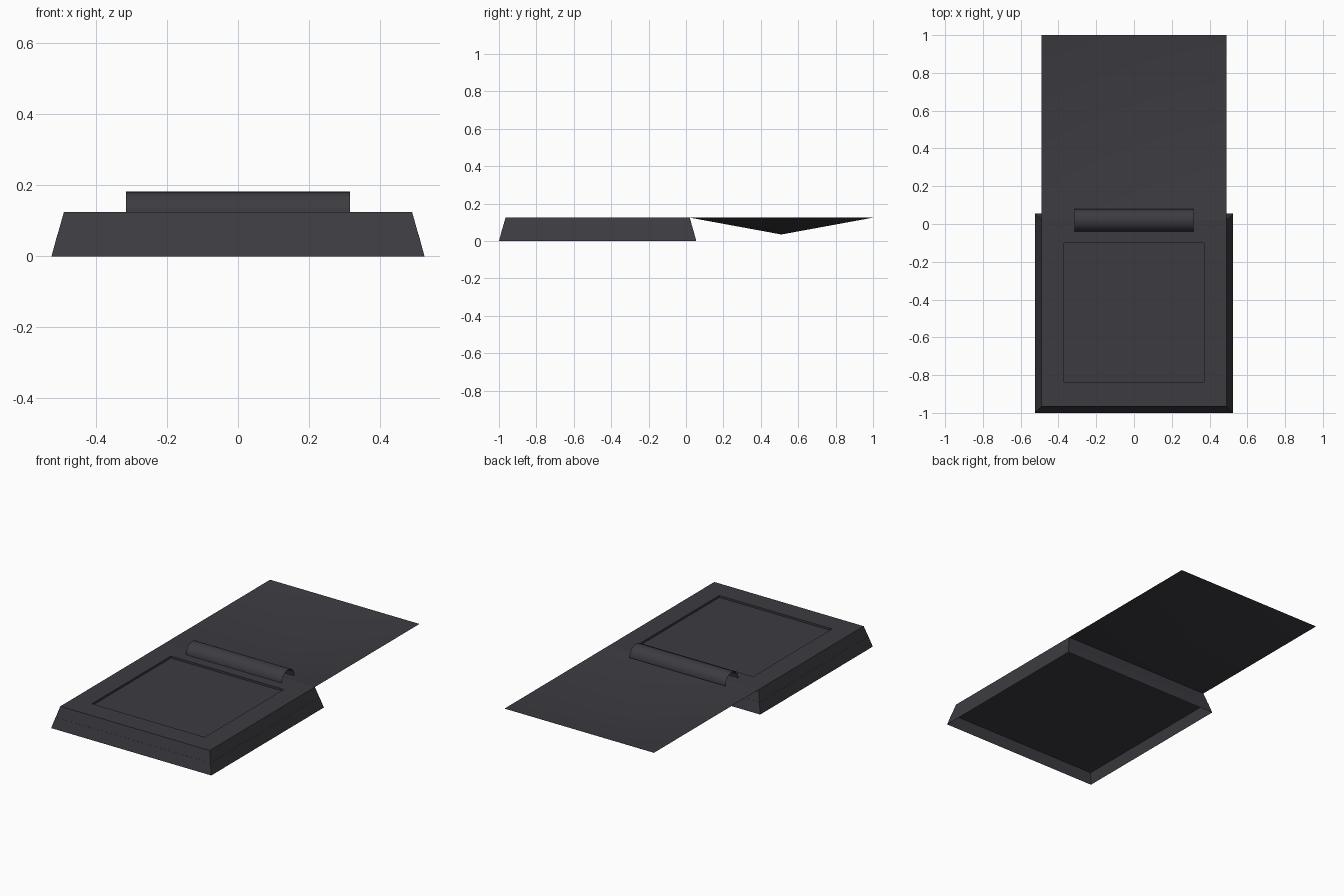
import bpy, math

if "Cube" in bpy.data.objects:
    bpy.data.objects.remove(bpy.data.objects["Cube"])

mat = bpy.data.materials.new("charcoal")
mat.diffuse_color = (0.045, 0.044, 0.053, 1)
mat.use_nodes = True
mat.node_tree.nodes["Principled BSDF"].inputs["Base Color"].default_value = mat.diffuse_color


def make(name, verts, faces, smooth=False):
    me = bpy.data.meshes.new(name)
    me.from_pydata(verts, [], faces)
    me.materials.append(mat)
    ob = bpy.data.objects.new(name, me)
    bpy.context.collection.objects.link(ob)
    if smooth:
        for p in me.polygons:
            p.use_smooth = True
    return ob


def ring(x, y0, y1, z):
    return [(-x, y0, z), (x, y0, z), (x, y1, z), (-x, y1, z)]


def stack(name, rings):
    """Bridge rectangular rings in order; cap the first and last."""
    verts = [v for r in rings for v in r]
    faces = [(3, 2, 1, 0)]
    for k in range(len(rings) - 1):
        a = 4 * k
        faces += [(a + i, a + (i + 1) % 4, a + 4 + (i + 1) % 4, a + 4 + i) for i in range(4)]
    n = len(verts) - 4
    faces.append((n, n + 1, n + 2, n + 3))
    return make(name, verts, faces)


# tapered base: hollow underside, outer walls, top rim and shallow recessed panel
stack("base", [
    ring(0.508, -0.983, 0.038, 0.063),
    ring(0.525, -1.0, 0.055, 0.0),
    ring(0.49, -0.965, 0.02, 0.125),
    ring(0.37, -0.84, -0.10, 0.125),
    ring(0.37, -0.84, -0.10, 0.113),
])

# open lid: thin sheet dished towards its centre
make("lid", ring(0.49, 0.02, 1.0, 0.125) + [(0, 0.51, 0.035)],
     [(i, (i + 1) % 4, 4) for i in range(4)], True)

# hinge cover: open-ended half-round arch
N = 16
arc = [(0.02 - 0.06 * math.cos(math.pi * i / N), 0.122 + 0.06 * math.sin(math.pi * i / N))
       for i in range(N + 1)]
make("hinge_cover", [(x, y, z) for y, z in arc for x in (-0.315, 0.315)],
     [(2 * i, 2 * i + 1, 2 * i + 3, 2 * i + 2) for i in range(N)], True)
